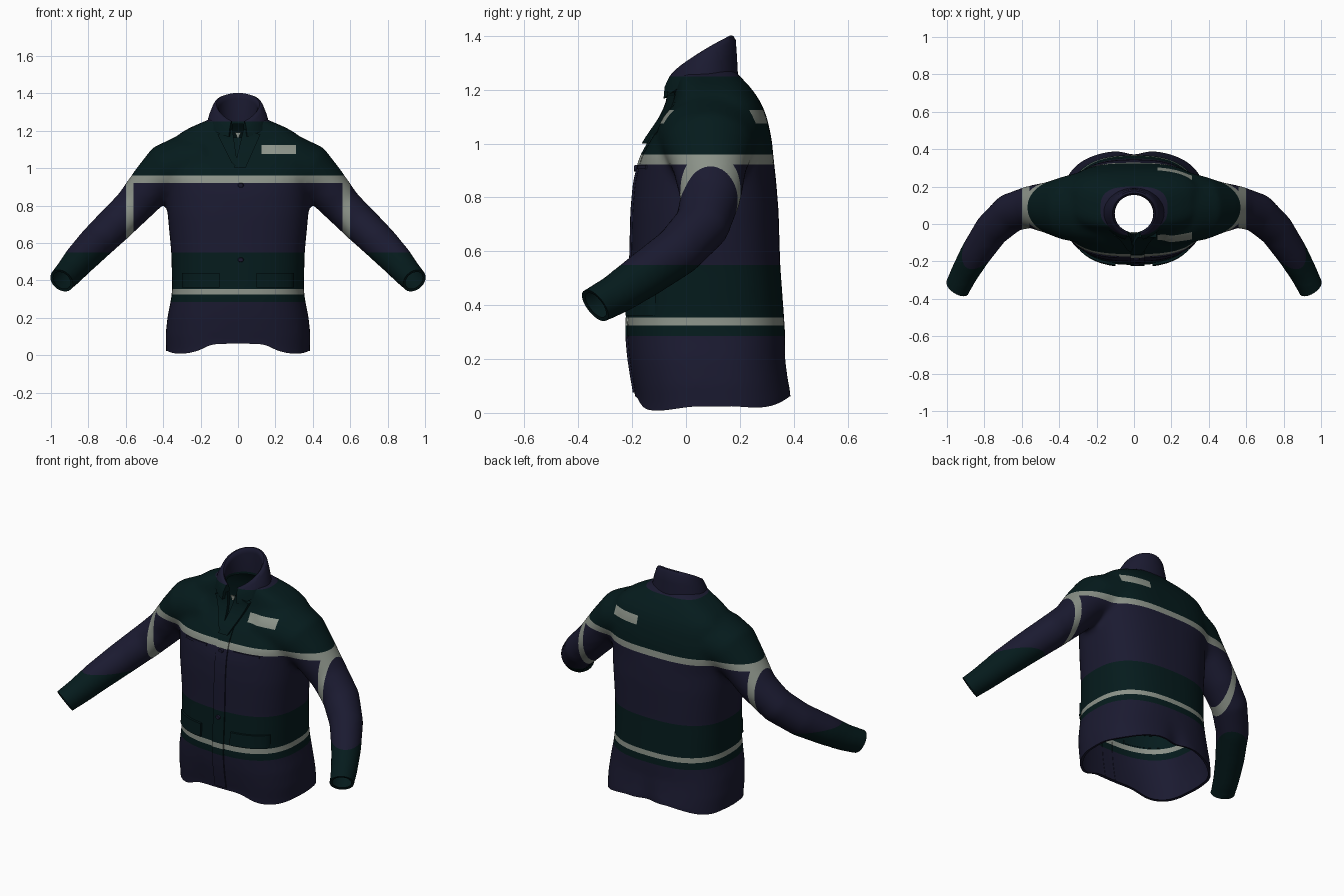
import bpy, bmesh, math
from mathutils import Vector
from mathutils.bvhtree import BVHTree

if "Cube" in bpy.data.objects:
    bpy.data.objects.remove(bpy.data.objects["Cube"])

# colours
MATS = []
for mname, col in (("navy_cloth", (0.0105, 0.0103, 0.030)),
                   ("dark_green_cloth", (0.0015, 0.0108, 0.0118)),
                   ("reflective_grey", (0.26, 0.29, 0.25))):
    m = bpy.data.materials.new(mname)
    m.diffuse_color = (*col, 1)
    m.use_nodes = True
    m.node_tree.nodes["Principled BSDF"].inputs["Base Color"].default_value = m.diffuse_color
    MATS.append(m)
NAVY, GREEN, GREY = 0, 1, 2


def colour_at(c):
    """Horizontal bands, a ring round each sleeve and a badge on chest and back."""
    ax, z = abs(c.x), c.z
    if z > 1.25:
        return NAVY
    if z > 0.96:
        return GREY if 0.125 < c.x < 0.31 and 1.075 < z < 1.125 else GREEN
    if 0.56 < ax < 0.60 or (z > 0.922 and ax < 0.60):
        return GREY
    if z > 0.55:
        return NAVY
    if z > 0.355 or ax > 0.6:
        return GREEN
    if z > 0.325:
        return GREY
    return GREEN if z > 0.285 else NAVY


def cut(bm, co, no, geom=None):
    geom = geom or bm.verts[:] + bm.edges[:] + bm.faces[:]
    bmesh.ops.bisect_plane(bm, geom=geom, dist=1e-5, plane_co=co, plane_no=no)


def finish(bm, name, fixed=None):
    """Cut clean colour borders, paint, and make a smooth object."""
    if fixed is None:
        for z in (0.285, 0.325, 0.355, 0.55, 0.922, 0.96, 1.075, 1.125, 1.25):
            cut(bm, (0, 0, z), (0, 0, 1))
        for x in (-0.60, -0.56, 0.125, 0.31, 0.56, 0.60):
            cut(bm, (x, 0, 0), (1, 0, 0))
    for f in bm.faces:
        f.material_index = colour_at(f.calc_center_median()) if fixed is None else fixed
    me = bpy.data.meshes.new(name)
    bm.to_mesh(me)
    for m in MATS:
        me.materials.append(m)
    ob = bpy.data.objects.new(name, me)
    bpy.context.collection.objects.link(ob)
    bpy.ops.object.select_all(action='DESELECT')
    ob.select_set(True)
    bpy.context.view_layer.objects.active = ob
    bpy.ops.object.shade_smooth_by_angle(angle=math.radians(50))


def loft(bm, rings, closed=True, caps=True):
    vr = [[bm.verts.new(p) for p in r] for r in rings]
    n = len(vr[0])
    for a, b in zip(vr, vr[1:]):
        for i in range(n if closed else n - 1):
            j = (i + 1) % n
            bm.faces.new((a[i], a[j], b[j], b[i]))
    if caps:
        bm.faces.new(vr[0][::-1])
        bm.faces.new(vr[-1])


def spow(v, p):
    return math.copysign(abs(v) ** p, v)


# torso: height, front y, back y, half width
TORSO = [(-0.07, -0.19, 0.395, 0.385), (0.02, -0.19, 0.393, 0.385), (0.10, -0.20, 0.382, 0.387),
         (0.20, -0.212, 0.370, 0.378), (0.30, -0.220, 0.368, 0.358), (0.36, -0.217, 0.364, 0.352),
         (0.55, -0.205, 0.350, 0.357), (0.75, -0.20, 0.344, 0.376), (0.86, -0.19, 0.335, 0.383),
         (0.95, -0.167, 0.325, 0.380), (1.02, -0.128, 0.318, 0.375), (1.10, -0.072, 0.300, 0.36),
         (1.15, -0.050, 0.280, 0.345), (1.19, -0.040, 0.254, 0.305), (1.22, -0.036, 0.230, 0.25),
         (1.25, -0.035, 0.200, 0.18), (1.275, -0.032, 0.178, 0.125)]
# sleeve: centre, horizontal and vertical radius
SLEEVE = [((0.18, 0.09, 1.03), 0.20, 0.155), ((0.30, 0.087, 1.012), 0.188, 0.160),
          ((0.38, 0.085, 0.985), 0.168, 0.147), ((0.46, 0.088, 0.912), 0.138, 0.120),
          ((0.56, 0.09, 0.795), 0.113, 0.104), ((0.66, 0.06, 0.697), 0.106, 0.100),
          ((0.76, -0.03, 0.60), 0.095, 0.095), ((0.848, -0.16, 0.508), 0.084, 0.087),
          ((0.905, -0.26, 0.440), 0.075, 0.077), ((0.94, -0.330, 0.403), 0.070, 0.071),
          ((0.985, -0.44, 0.345), 0.068, 0.068)]
N = 48
raw = bmesh.new()
rings = []
for z, f, b, w in TORSO:
    ring = []
    e = 0.78 if z < 0.9 else 0.66
    for i in range(N):
        t = 2 * math.pi * i / N
        ring.append((w * spow(math.cos(t), e),
                     (f + b) / 2 + (b - f) / 2 * spow(math.sin(t), e), z))
    rings.append(ring)
loft(raw, rings)
pts = [Vector(s[0]) for s in SLEEVE]
for side in (-1, 1):
    rings = []
    for k, (c, rh, rv) in enumerate(SLEEVE):
        t = (pts[min(k + 1, len(pts) - 1)] - pts[max(k - 1, 0)]).normalized()
        h = t.cross(Vector((0, 0, 1))).normalized()
        u = h.cross(t)
        ring = []
        for i in range(32):
            a = 2 * math.pi * i / 32
            p = pts[k] + h * rh * math.cos(a) + u * rv * math.sin(a)
            ring.append((side * p.x, p.y, p.z))
        rings.append(ring)
    loft(raw, rings)
bmesh.ops.recalc_face_normals(raw, faces=raw.faces[:])

# fuse torso and sleeves into one garment skin
me = bpy.data.meshes.new("fuse")
raw.to_mesh(me)
tmp = bpy.data.objects.new("fuse_helper", me)
bpy.context.collection.objects.link(tmp)
rm = tmp.modifiers.new("fuse", 'REMESH')
rm.mode, rm.voxel_size = 'VOXEL', 0.016
sm = tmp.modifiers.new("soften", 'SMOOTH')
sm.factor, sm.iterations = 0.5, 9
bpy.context.view_layer.update()
bm = bmesh.new()
bm.from_object(tmp, bpy.context.evaluated_depsgraph_get())
bpy.data.objects.remove(tmp)

# open the hem, cuffs and neck
cut(bm, (0, 0, 0.002), (0, 0, 1))
bmesh.ops.delete(bm, geom=[v for v in bm.verts if v.co.z < 0.0019], context='VERTS')
for side in (-1, 1):
    co = Vector((side * 0.943, -0.338, 0.40))
    no = Vector((side * 0.055, -0.085, -0.065)).normalized()
    faces = [f for f in bm.faces if f.calc_center_median().x * side > 0.8]
    geom = list({v for f in faces for v in f.verts}) + list({e for f in faces for e in f.edges}) + faces
    cut(bm, co, no, geom)
    bmesh.ops.delete(bm, geom=[v for v in bm.verts if v.co.x * side > 0.8
                               and (v.co - co).dot(no) > 1e-4], context='VERTS')
bmesh.ops.delete(bm, geom=[v for v in bm.verts if v.co.z > 1.165 and
                           (v.co.x / 0.11) ** 2 + ((v.co.y - 0.055) / 0.11) ** 2 < 1],
                 context='VERTS')

# wavy hem, raised at the centre front and back
for v in bm.verts:
    x, y, z = v.co
    if z < 0.26:
        k = (1 - z / 0.26) ** 1.5
        if y < 0:
            lift = 0.06 / (1 + (x / 0.2) ** 6) * min(1, -y / 0.12)
        else:
            lift = 0.06 * min(1, y / 0.385) ** 5
        v.co.z += k * (lift + 0.022 * min(1, abs(x) / 0.38) ** 10)
        if y > 0.1:
            v.co.y -= 0.022 * k * math.exp(-(x / 0.06) ** 2)

# turned-in lip along hem and cuffs
edges = [e for e in bm.edges if e.is_boundary and e.verts[0].co.z < 0.7]
ret = bmesh.ops.extrude_edge_only(bm, edges=edges)
for v in [g for g in ret['geom'] if isinstance(g, bmesh.types.BMVert)]:
    mid = Vector((0, 0.09, v.co.z + 0.06)) if abs(v.co.x) < 0.6 else \
        Vector((math.copysign(0.938, v.co.x), -0.328, 0.405))
    v.co += (mid - v.co).normalized() * 0.016
tree = BVHTree.FromBMesh(bm)
finish(bm, "jacket_body")


def front_y(x, z):
    hit = tree.ray_cast(Vector((x, -1, z)), Vector((0, 1, 0)))[0]
    return min(hit.y, -0.045) if hit else -0.045


def patch(name, corners, lift, nx=10, nz=8, fixed=None):
    """Raised cloth panel lying on the front; corners are x, z from bottom left, anticlockwise."""
    b = bmesh.new()
    bl, br, tr, tl = [Vector(c) for c in corners]
    rows = []
    for j in range(nz + 1):
        row = []
        for i in range(nx + 1):
            p = bl.lerp(br, i / nx).lerp(tl.lerp(tr, i / nx), j / nz)
            row.append((p.x, front_y(p.x, p.y) - lift, p.y))
        rows.append(row)
    loft(b, rows, closed=False, caps=False)
    ext = bmesh.ops.extrude_edge_only(b, edges=[e for e in b.edges if e.is_boundary])
    for v in ext['geom']:
        if isinstance(v, bmesh.types.BMVert):
            v.co.y += lift + 0.002
    bmesh.ops.recalc_face_normals(b, faces=b.faces[:])
    finish(b, name, fixed)


# front closure, lapels and the small neck tag between them
patch("front_placket", [(-0.02, 0.075), (0.055, 0.075), (0.055, 1.06), (-0.02, 1.06)], 0.007, 4, 50)
patch("left_lapel", [(-0.02, 1.0), (0.04, 1.0), (0.12, 1.18), (0.03, 1.21)], 0.026)
patch("right_lapel", [(-0.035, 1.03), (0.0, 1.0), (-0.03, 1.21), (-0.11, 1.18)], 0.02)
patch("neck_tag", [(-0.004, 1.165), (0.004, 1.165), (0.016, 1.19), (-0.016, 1.19)], 0.006, 3, 3, GREY)

# pockets, mirrored
for side, tag in ((-1, "right"), (1, "left")):
    def rect(x0, x1, z0, z1, s=side):
        a, c = sorted((s * x0, s * x1))
        return [(a, z0), (c, z0), (c, z1), (a, z1)]
    patch(tag + "_chest_flap", rect(0.09, 0.25, 0.906, 0.920), 0.006, 10, 3)
    patch(tag + "_hip_flap", rect(0.10, 0.30, 0.362, 0.44), 0.014, 10, 5)

# buttons
for z in (0.51, 0.908):
    b = bmesh.new()
    bmesh.ops.create_cone(b, cap_ends=True, segments=16, radius1=0.017, radius2=0.013, depth=0.012)
    for v in b.verts:
        v.co = Vector((v.co.x + 0.015, front_y(0.015, z) - 0.010 - v.co.z, v.co.y * 0.8 + z))
    bmesh.ops.recalc_face_normals(b, faces=b.faces[:])
    finish(b, "button", NAVY)

# folded collar: inner stand, rolled fold, outer fall with front points
b = bmesh.new()
rings = []
for i in range(49):
    a = math.radians(-163 + 326 * i / 48)
    s, c = math.sin(a), math.cos(a)
    front = max(0, -c)
    top = 1.24 + 0.162 * max(0.02, (0.115 + 0.115 * c) / 0.23) ** 0.68
    low = 1.235 + 0.018 * c - 0.055 * front ** 2
    ry = 0.138 + 0.007 * front

    def ring_pt(rx, r, z):
        return (rx * s, 0.055 + r * c, z)
    rings.append([ring_pt(0.105, 0.105, 1.235 - 0.065 * front), ring_pt(0.103, 0.100, top - 0.03),
                  ring_pt(0.106, 0.102, top - 0.010), ring_pt(0.115, 0.110, top),
                  ring_pt(0.127, 0.121, top - 0.002), ring_pt(0.137, 0.130, top - 0.018),
                  ring_pt(0.153, ry - 0.004, top * 0.5 + low * 0.5), ring_pt(0.168, ry, low),
                  ring_pt(0.155, ry - 0.012, low + 0.002)])
loft(b, rings)
bmesh.ops.recalc_face_normals(b, faces=b.faces[:])
finish(b, "collar")
